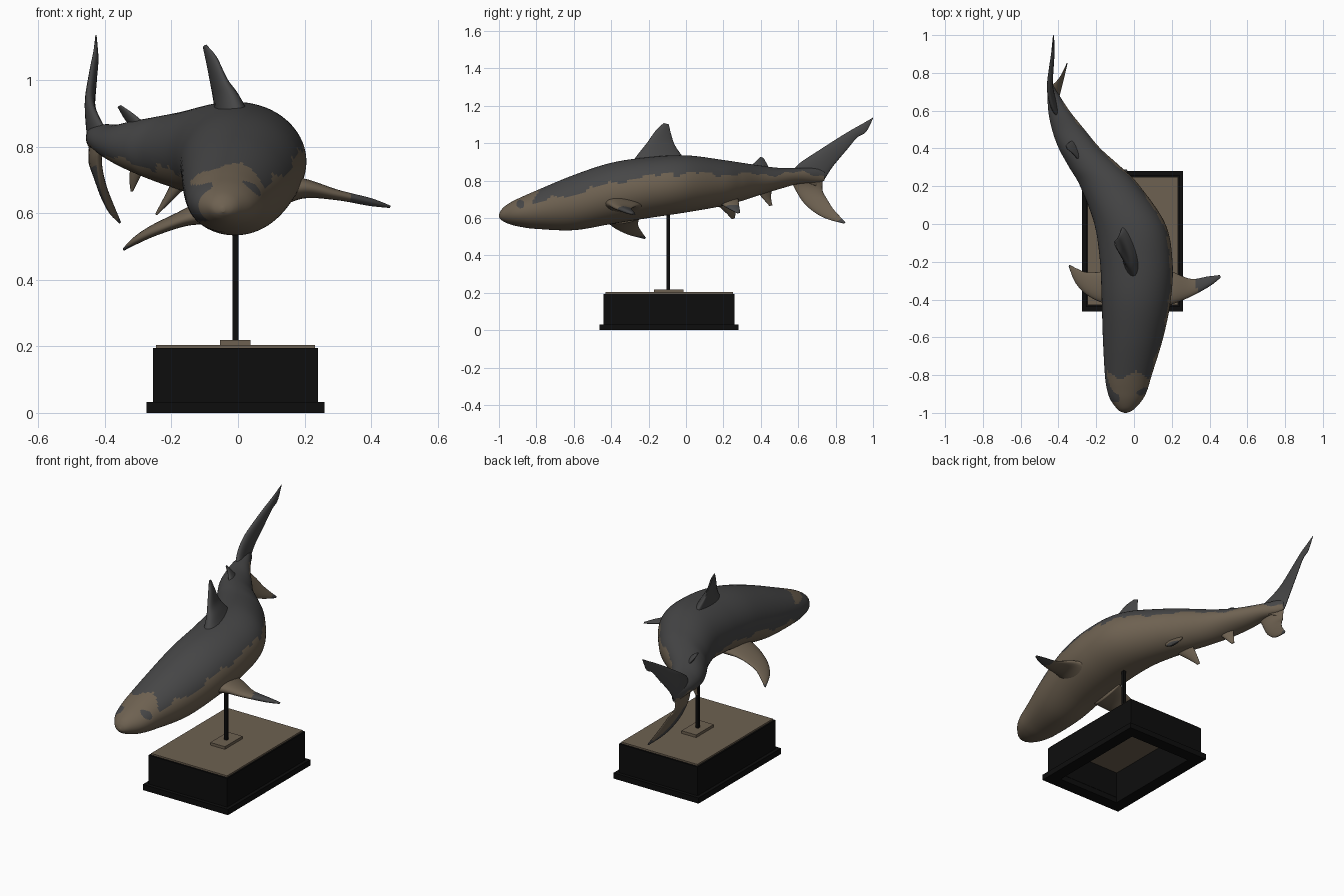
import bpy, bmesh, math
from mathutils import Vector

if "Cube" in bpy.data.objects:
    bpy.data.objects.remove(bpy.data.objects["Cube"])


def material(name, rgb):
    m = bpy.data.materials.new(name)
    m.diffuse_color = (*rgb, 1)
    m.use_nodes = True
    m.node_tree.nodes["Principled BSDF"].inputs["Base Color"].default_value = m.diffuse_color
    return m


GREY = material("dark grey skin", (0.062, 0.062, 0.063))
TAN = material("tan brown", (0.155, 0.12, 0.082))
BLACK = material("black", (0.004, 0.004, 0.004))


def spline(rows, steps):
    """Catmull-Rom through rows of numbers, stepping evenly in each span."""
    out, n = [], len(rows)
    for i in range(n - 1):
        p1, p2 = rows[i], rows[i + 1]
        p0 = rows[i - 1] if i else p1
        p3 = rows[i + 2] if i + 2 < n else p2
        for k in range(steps):
            t = k / steps
            out.append([0.5 * (2 * b + (c - a) * t + (2 * a - 5 * b + 4 * c - d) * t * t
                               + (3 * b - a - 3 * c + d) * t ** 3)
                        for a, b, c, d in zip(p0, p1, p2, p3)])
    out.append(list(rows[-1]))
    return out


def loft(name, rings, paint):
    """Skin closed rings; paint(centre, normal, ring fraction, index) picks the slot."""
    bm = bmesh.new()
    vs = [[bm.verts.new(p) for p in r] for r in rings]
    n = len(rings[0])
    keys = {}
    for i in range(len(vs) - 1):
        for j in range(n):
            k = (j + 1) % n
            f = bm.faces.new((vs[i][j], vs[i][k], vs[i + 1][k], vs[i + 1][j]))
            keys[f] = ((i + 0.5) / (len(vs) - 1), j)
    keys[bm.faces.new(vs[0])] = (0, 0)
    keys[bm.faces.new(vs[-1])] = (1, 0)
    bmesh.ops.recalc_face_normals(bm, faces=bm.faces[:])
    for f, (t, j) in keys.items():
        f.material_index = paint(f.calc_center_median(), f.normal, t, j)
        f.smooth = True
    me = bpy.data.meshes.new(name)
    bm.to_mesh(me)
    bm.free()
    me.materials.append(GREY)
    me.materials.append(TAN)
    ob = bpy.data.objects.new(name, me)
    bpy.context.collection.objects.link(ob)
    return ob


# Body stations: y, centre x, half width, bottom z, top z
STATIONS = [
    (-1.0, -.045, .006, .604, .618), (-.99, -.045, .032, .592, .640),
    (-.97, -.043, .054, .578, .662), (-.93, -.040, .085, .563, .688),
    (-.88, -.036, .106, .552, .712), (-.80, -.030, .124, .542, .747),
    (-.60, -.005, .160, .535, .830), (-.40, .012, .183, .568, .895),
    (-.20, .012, .192, .600, .925), (0.0, -.022, .188, .630, .935),
    (.20, -.127, .158, .665, .910), (.30, -.205, .138, .692, .895),
    (.40, -.288, .110, .725, .880), (.50, -.348, .086, .755, .868),
    (.60, -.398, .056, .782, .868), (.70, -.432, .025, .790, .865),
    (.74, -.440, .010, .800, .850)]
CURVE = spline(STATIONS, 12)
SIDES = 72


def paint_body(c, n, t, j):
    s = min(CURVE, key=lambda r: abs(r[0] - c.y))
    dx, dz = c.x - s[1], c.z - (s[3] + s[4]) / 2
    v, u = .95 * dz - .3 * dx, .95 * dx + .3 * dz   # the animal is rolled to its left
    y = c.y
    edge = .010 * math.sin(24 * y) + .006 * math.sin(61 * y + 1)
    if -.13 < y < -.06 and dx > 0:
        edge += .02
    # eye
    if dx > 0 and (c - Vector((c.x, -.885, .675))).length < .022:
        return 0
    # pale snout with a dark left cheek
    if y < -.80 + .02 * math.sin(40 * dx):
        return 0 if (u < -.02 and y > -.94 and -.03 < v < .075) else 1
    return 0 if v > edge else 1


body_rings = []
for y, cx, hw, z0, z1 in CURVE:
    ring = []
    for j in range(SIDES):
        a = 2 * math.pi * j / SIDES
        ring.append((cx + hw * math.cos(a), y, (z0 + z1) / 2 + (z1 - z0) / 2 * math.sin(a)))
    body_rings.append(ring)
loft("body", body_rings, paint_body)

HALF = 12


def fin(name, sections, paint):
    """Sections are leading xyz, trailing xyz, thickness, from root to tip."""
    rows = spline(sections, 8)
    span = Vector(rows[-1][:3]) - Vector(rows[0][:3])
    rings = []
    for r in rows:
        le, te = Vector(r[:3]), Vector(r[3:6])
        side = (Vector(rows[0][3:6]) - Vector(rows[0][:3])).cross(span).normalized()
        ring = []
        for j in range(2 * HALF):
            a = math.pi * j / HALF
            s = (1 - math.cos(a)) / 2
            ring.append(le.lerp(te, s) + side * (r[6] / 2 * math.sin(a) * (1.2 - .5 * s)))
        rings.append(ring)
    return loft(name, rings, paint)


def near_front(j):
    return min(j, 2 * HALF - 1 - j) < HALF * .5


def all_grey(c, n, t, j):
    return 0


def all_tan(c, n, t, j):
    return 1


# Fins on the back
fin("dorsal_fin", [
    (.005, -.31, .87, -.04, .03, .87, .11), (-.015, -.25, .95, -.065, -.03, .945, .065),
    (-.04, -.21, 1.0, -.08, -.062, .995, .038), (-.07, -.16, 1.07, -.092, -.08, 1.05, .025),
    (-.097, -.12, 1.107, -.105, -.092, 1.10, .008)], all_grey)
fin("rear_dorsal_fin", [
    (-.27, .31, .85, -.31, .45, .85, .035), (-.315, .365, .895, -.34, .435, .885, .02),
    (-.353, .395, .925, -.362, .415, .92, .006)], all_grey)

# Pectoral fins
fin("right_pectoral_fin", [
    (.12, -.44, .665, .12, -.21, .655, .10), (.20, -.425, .678, .20, -.25, .668, .06),
    (.30, -.385, .657, .30, -.29, .652, .032), (.40, -.33, .636, .39, -.278, .632, .024),
    (.458, -.285, .62, .455, -.27, .62, .008)],
    lambda c, n, t, j: 0 if c.x > .33 - .25 * (c.y + .33) else 1)
fin("left_pectoral_fin", [
    (-.08, -.43, .60, -.08, -.22, .62, .09), (-.16, -.42, .58, -.16, -.25, .595, .05),
    (-.25, -.375, .545, -.25, -.255, .558, .034), (-.31, -.31, .515, -.30, -.237, .527, .024),
    (-.345, -.225, .49, -.342, -.215, .495, .008)],
    lambda c, n, t, j: 0 if c.z < .503 else 1)

# Small belly fins
fin("left_pelvic_fin", [
    (-.15, .13, .70, -.19, .26, .70, .04), (-.205, .20, .64, -.22, .265, .645, .022),
    (-.245, .245, .595, -.247, .262, .60, .006)], all_tan)
fin("right_pelvic_fin", [
    (-.07, .15, .70, -.11, .28, .70, .04), (-.055, .22, .655, -.075, .285, .66, .022),
    (-.035, .275, .625, -.04, .29, .63, .006)], lambda c, n, t, j: 0 if t > .45 else 1)
fin("anal_fin", [
    (-.275, .36, .76, -.315, .46, .77, .035), (-.30, .41, .705, -.325, .455, .71, .02),
    (-.318, .445, .665, -.322, .462, .667, .006)], all_tan)

# Tail
fin("tail_upper_lobe", [
    (-.39, .55, .835, -.435, .70, .77, .05), (-.425, .61, .895, -.445, .735, .80, .04),
    (-.445, .70, .955, -.445, .785, .875, .034), (-.438, .82, 1.032, -.435, .86, .965, .026),
    (-.43, .90, 1.08, -.428, .915, 1.03, .02), (-.428, .945, 1.105, -.426, .962, 1.06, .014),
    (-.427, 1.0, 1.137, -.427, .998, 1.128, .004)],
    lambda c, n, t, j: 1 if c.z < .825 + .015 * math.sin(40 * c.y) else 0)
fin("tail_lower_lobe", [
    (-.40, .55, .83, -.44, .735, .83, .05), (-.42, .575, .77, -.442, .73, .75, .038),
    (-.41, .635, .675, -.412, .755, .70, .03), (-.385, .73, .605, -.385, .79, .645, .02),
    (-.355, .845, .57, -.355, .852, .578, .006)],
    lambda c, n, t, j: 0 if t > .9 or (t > .3 and n.x < -.2 and near_front(j)) else 1)


# Stand
def box(name, x0, x1, y0, y1, z0, z1, mat):
    bm = bmesh.new()
    bmesh.ops.create_cube(bm, size=1)
    for v in bm.verts:
        v.co = ((x0 + x1) / 2 + v.co.x * (x1 - x0), (y0 + y1) / 2 + v.co.y * (y1 - y0),
                (z0 + z1) / 2 + v.co.z * (z1 - z0))
    me = bpy.data.meshes.new(name)
    bm.to_mesh(me)
    bm.free()
    me.materials.append(mat)
    bpy.context.collection.objects.link(bpy.data.objects.new(name, me))


def frame(name, x0, x1, y0, y1, z0, z1, w):
    """Open rectangular frame, w wide."""
    box(name + "_left", x0, x0 + w, y0, y1, z0, z1, BLACK)
    box(name + "_right", x1 - w, x1, y0, y1, z0, z1, BLACK)
    box(name + "_front", x0 + w, x1 - w, y0, y0 + w, z0, z1, BLACK)
    box(name + "_back", x0 + w, x1 - w, y1 - w, y1, z0, z1, BLACK)


frame("plinth_foot", -.275, .26, -.462, .28, 0, .032, .07)
frame("plinth_wall", -.255, .24, -.44, .26, .032, .195, .05)
box("plinth_top", -.246, .232, -.43, .25, .185, .204, TAN)
box("rod_foot", -.054, .038, -.172, -.014, .204, .219, TAN)
box("support_rod", -.016, .002, -.103, -.086, .219, .68, BLACK)
